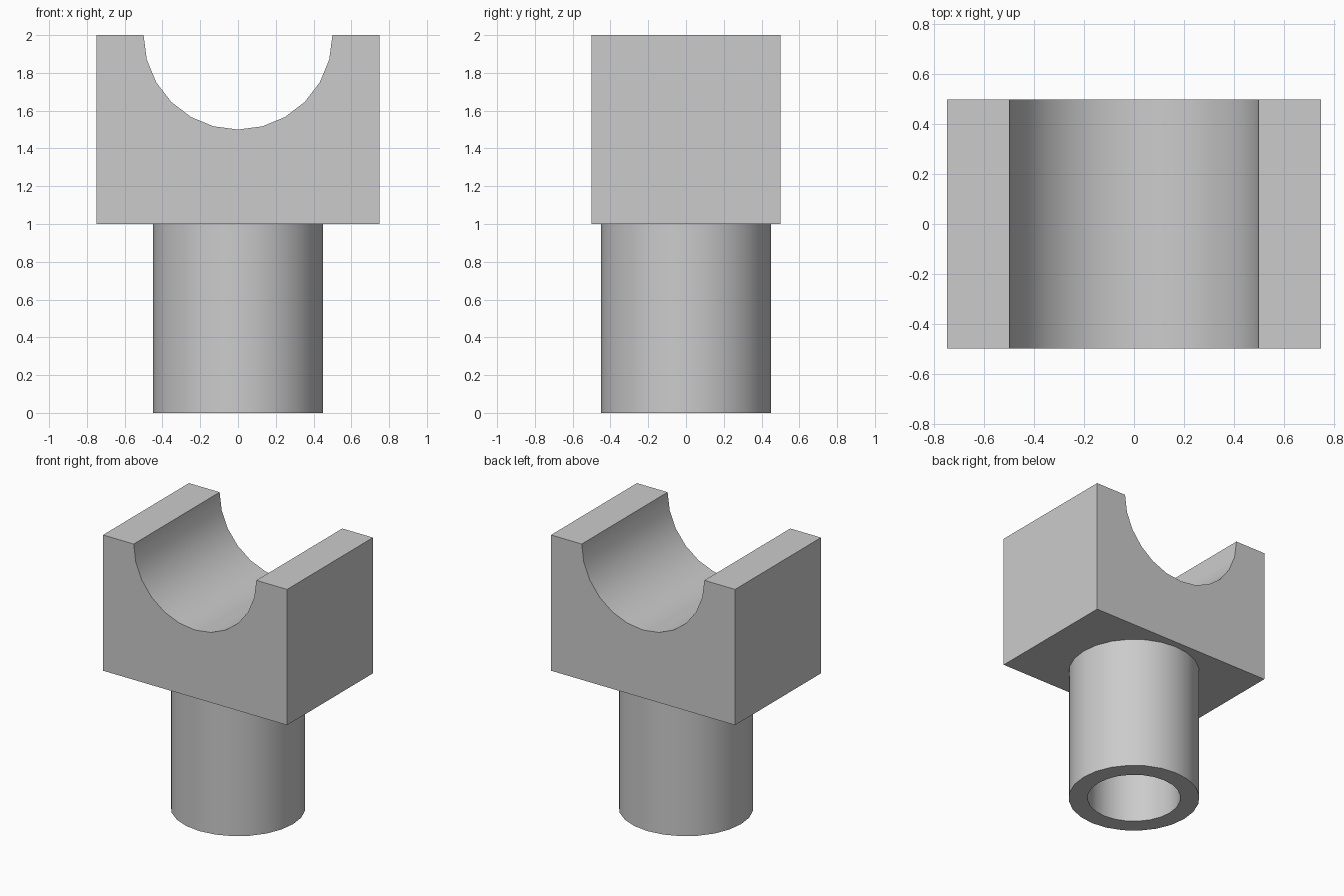
import bpy, bmesh
from math import cos, sin, pi, radians
from mathutils import Matrix

old = bpy.data.objects.get("Cube")
if old:
    bpy.data.objects.remove(old, do_unlink=True)

grey = bpy.data.materials.new("plain_grey")
grey.use_nodes = True
colour = (0.6, 0.6, 0.6, 1)
grey.diffuse_color = colour
grey.node_tree.nodes["Principled BSDF"].inputs["Base Color"].default_value = colour


def finish(bm, name):
    """Turn a bmesh into a named object, smooth except at sharp edges."""
    bmesh.ops.recalc_face_normals(bm, faces=bm.faces)
    mesh = bpy.data.meshes.new(name)
    bm.to_mesh(mesh)
    bm.free()
    mesh.materials.append(grey)
    obj = bpy.data.objects.new(name, mesh)
    bpy.context.collection.objects.link(obj)
    bpy.ops.object.select_all(action='DESELECT')
    obj.select_set(True)
    bpy.context.view_layer.objects.active = obj
    bpy.ops.object.shade_smooth_by_angle(angle=radians(30))
    return obj


# Cradle block: rectangle with a half-round groove, extruded front to back
STEPS = 12
GROOVE = 0.5
profile = [(-0.75, 2), (-0.75, 1), (0.75, 1), (0.75, 2)]
profile += [(GROOVE * cos(pi * i / STEPS), 2 - GROOVE * sin(pi * i / STEPS))
            for i in range(STEPS + 1)]
bm = bmesh.new()
face = bm.faces.new([bm.verts.new((x, -0.5, z)) for x, z in profile])
result = bmesh.ops.extrude_face_region(bm, geom=[face], use_keep_orig=True)
back = [v for v in result["geom"] if isinstance(v, bmesh.types.BMVert)]
bmesh.ops.translate(bm, verts=back, vec=(0, 1, 0))
finish(bm, "cradle_block")

# Hollow stem: wall section spun round z, its bore closed by the block
SIDES = 24
bm = bmesh.new()
section = [bm.verts.new((r, 0, z)) for r, z in
           ((0.45, 1), (0.45, 0), (0.32, 0), (0.32, 1))]
edges = [bm.edges.new(pair) for pair in zip(section, section[1:])]
bmesh.ops.spin(bm, geom=section + edges, cent=(0, 0, 0), axis=(0, 0, 1),
               angle=2 * pi, steps=SIDES, use_merge=True)
bmesh.ops.remove_doubles(bm, verts=bm.verts, dist=0.0001)
finish(bm, "hollow_stem")
